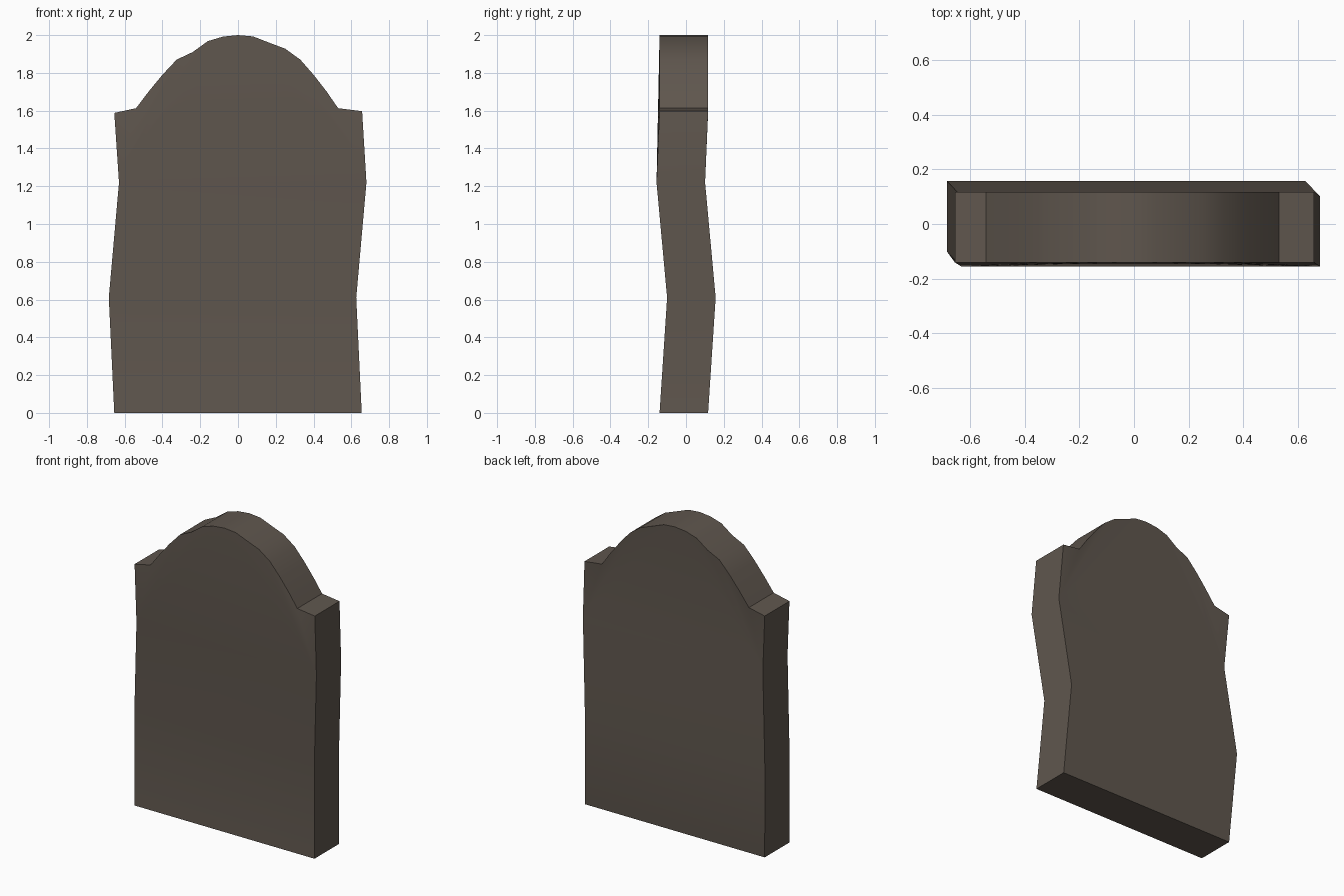
import bpy, bmesh, math

if "Cube" in bpy.data.objects:
    bpy.data.objects.remove(bpy.data.objects["Cube"])

# Weathered stone colour
stone = bpy.data.materials.new("grey_brown_stone")
stone.diffuse_color = (0.115, 0.094, 0.076, 1)
stone.use_nodes = True
stone.node_tree.nodes["Principled BSDF"].inputs["Base Color"].default_value = stone.diffuse_color

HALF_W = 0.655
Y_FRONT, Y_BACK = -0.14, 0.117

# Bent slab courses: height, x shift, y shift
courses = [(0, 0, 0), (0.61, -0.029, 0.04), (1.22, 0.025, -0.016)]

# Worn arched top with shoulders, left to right
crown = [(-0.655, 1.588), (-0.54, 1.613), (-0.47, 1.705), (-0.40, 1.79),
         (-0.325, 1.87), (-0.24, 1.91), (-0.16, 1.968), (-0.08, 1.992),
         (0, 2.0), (0.08, 1.993), (0.165, 1.96), (0.25, 1.928),
         (0.33, 1.87), (0.40, 1.79), (0.47, 1.70), (0.53, 1.613),
         (0.657, 1.597)]

bm = bmesh.new()


def side(y):
    """Vertices of one broad face: left column, right column, crown."""
    left = [bm.verts.new((-HALF_W + dx, y + dy, z)) for z, dx, dy in courses]
    right = [bm.verts.new((HALF_W + dx, y + dy, z)) for z, dx, dy in courses]
    top = [bm.verts.new((x, y, z)) for x, z in crown]
    # lower courses
    for i in range(2):
        bm.faces.new((left[i], right[i], right[i + 1], left[i + 1]))
    # head of the slab, fanned from the upper course to the arch
    apex = len(top) // 2
    bm.faces.new((left[2], right[2], top[apex]))
    for i in range(len(top) - 1):
        corner = left[2] if i < apex else right[2]
        bm.faces.new((corner, top[i + 1], top[i]))
    return left + top + right[::-1]


# Front and back faces, joined by the rim
front, back = side(Y_FRONT), side(Y_BACK)
n = len(front)
for i in range(n):
    j = (i + 1) % n
    bm.faces.new((front[i], front[j], back[j], back[i]))
bmesh.ops.recalc_face_normals(bm, faces=bm.faces)

mesh = bpy.data.meshes.new("gravestone_slab")
bm.to_mesh(mesh)
bm.free()
mesh.materials.append(stone)
slab = bpy.data.objects.new("gravestone_slab", mesh)
bpy.context.collection.objects.link(slab)

# Soft faces with crisp rim edges
bpy.context.view_layer.objects.active = slab
slab.select_set(True)
bpy.ops.object.shade_smooth_by_angle(angle=math.radians(30))
